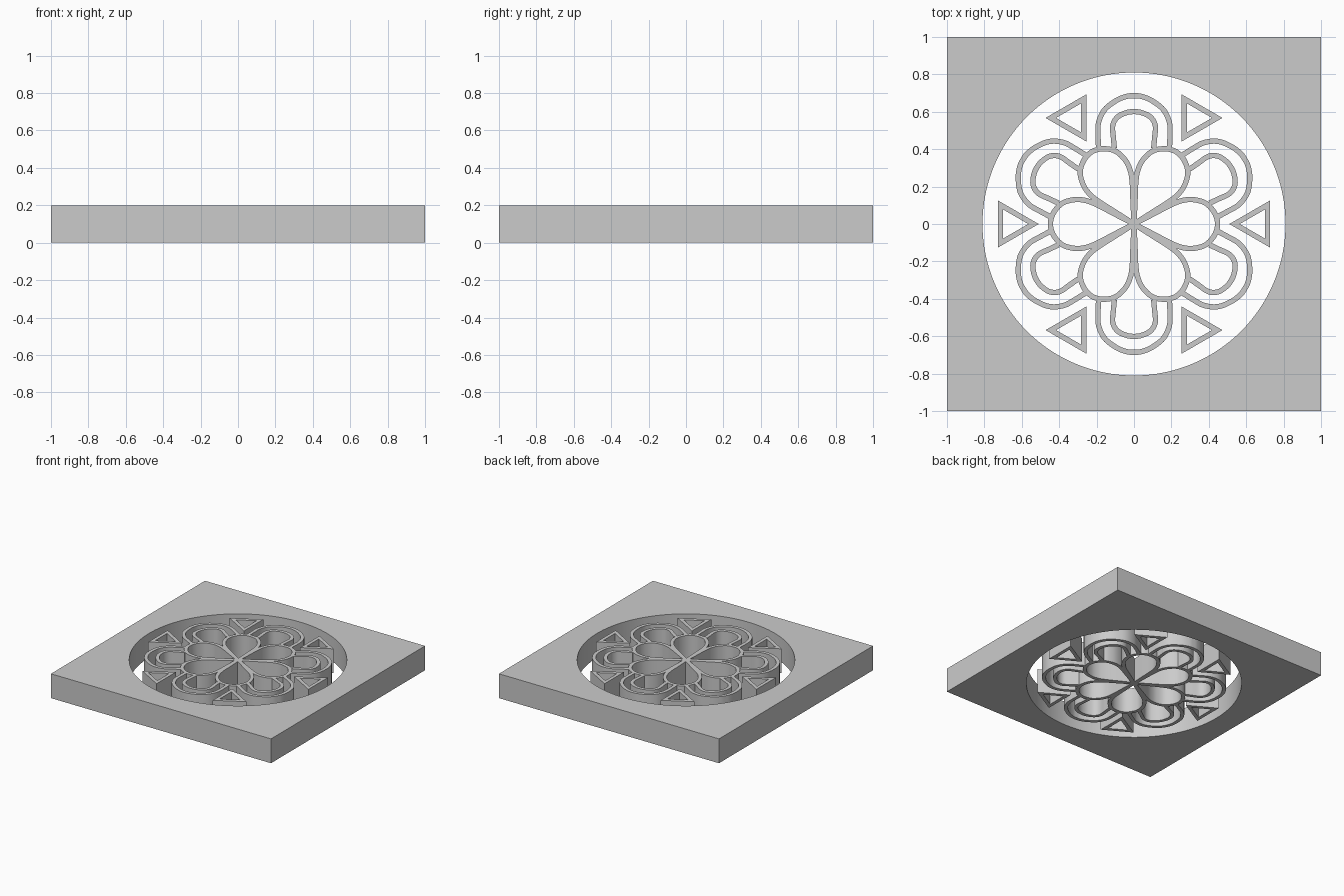
import bpy, bmesh, math
from mathutils import Vector, Matrix

if "Cube" in bpy.data.objects:
    bpy.data.objects.remove(bpy.data.objects["Cube"])

H = 0.2    # panel thickness
W = 0.028  # width of the tracery bars


def band(name, inner, outer, closed=True, angle=0.0):
    """Upright wall between two matching outlines, turned about z."""
    bm = bmesh.new()
    rows = []
    for a, b in zip(inner, outer):
        rows.append([bm.verts.new((p[0], p[1], z))
                     for p, z in ((a, 0), (b, 0), (b, H), (a, H))])
    n = len(rows)
    for i in range(n if closed else n - 1):
        r, s = rows[i], rows[(i + 1) % n]
        for k in range(4):
            m = (k + 1) % 4
            bm.faces.new((r[k], r[m], s[m], s[k]))
    if not closed:
        bm.faces.new(rows[0])
        bm.faces.new(rows[-1])
    bmesh.ops.rotate(bm, verts=bm.verts, cent=(0, 0, 0),
                     matrix=Matrix.Rotation(angle, 3, 'Z'))
    bmesh.ops.recalc_face_normals(bm, faces=bm.faces)
    me = bpy.data.meshes.new(name)
    bm.to_mesh(me)
    bm.free()
    ob = bpy.data.objects.new(name, me)
    bpy.context.collection.objects.link(ob)
    bpy.ops.object.select_all(action='DESELECT')
    ob.select_set(True)
    bpy.context.view_layer.objects.active = ob
    bpy.ops.object.shade_smooth_by_angle(angle=math.radians(30))
    return ob


def stroke(name, pts, width=W, closed=False, angle=0.0):
    """Bar of constant width along a centre line, with mitred corners."""
    pts = [Vector(p) for p in pts]
    n = len(pts)
    a_side, b_side = [], []
    for i, p in enumerate(pts):
        prev = pts[i - 1] if closed or i else None
        nxt = pts[(i + 1) % n] if closed or i < n - 1 else None
        d1 = (p - prev).normalized() if prev is not None else (nxt - p).normalized()
        d2 = (nxt - p).normalized() if nxt is not None else d1
        n1, n2 = Vector((-d1.y, d1.x)), Vector((-d2.y, d2.x))
        m = (n1 + n2).normalized()
        off = m * (width / 2 / m.dot(n1))
        a_side.append(p + off)
        b_side.append(p - off)
    return band(name, a_side, b_side, closed, angle)


def smooth(half, steps=6):
    """Mirror a half profile over x and run a smooth curve through it."""
    p = [Vector(q) for q in half + [(x, -y) for x, y in reversed(half[:-1])]]
    ext = [2 * p[0] - p[1]] + p + [2 * p[-1] - p[-2]]
    out = []
    for i in range(1, len(ext) - 2):
        a, b, c, d = ext[i - 1:i + 3]
        for k in range(steps):
            t = k / steps
            out.append(0.5 * (2 * b + (c - a) * t + (2 * a - 5 * b + 4 * c - d) * t * t
                              + (3 * b - a - 3 * c + d) * t ** 3))
    return out + [p[-1]]


def circle(r, n=128):
    return [(r * math.cos(2 * math.pi * i / n), r * math.sin(2 * math.pi * i / n))
            for i in range(n)]


# square frame with round opening, and the flush ring lining it
square = [(x / max(abs(x), abs(y)), y / max(abs(x), abs(y))) for x, y in circle(1)]
band("square_frame", circle(0.86), square)
band("round_rim", circle(0.81), circle(0.86))

# half centre lines, drawn pointing along +x
petal = smooth([(0, 0), (0.11, 0.057), (0.2, 0.104), (0.26, 0.126), (0.32, 0.13),
                (0.385, 0.11), (0.43, 0.06), (0.447, 0)])
inner_arch = smooth([(0.405, 0.105), (0.46, 0.11), (0.525, 0.114), (0.57, 0.09),
                     (0.594, 0.045), (0.601, 0)])
outer_arch = smooth([(0.41, 0.19), (0.47, 0.192), (0.54, 0.19), (0.61, 0.158),
                     (0.66, 0.095), (0.682, 0.04), (0.686, 0)])
triangle = [(0.655 + 0.1175 * math.cos(math.pi + a), 0.1175 * math.sin(math.pi + a))
            for a in (0, 2 * math.pi / 3, 4 * math.pi / 3)]

# six-fold tracery
for i in range(6):
    a = i * math.pi / 3
    stroke("petal", petal, angle=a)
    stroke("triangle", triangle, closed=True, angle=a)
    stroke("inner_arch", inner_arch, angle=a + math.pi / 6)
    stroke("outer_arch", outer_arch, angle=a + math.pi / 6)
